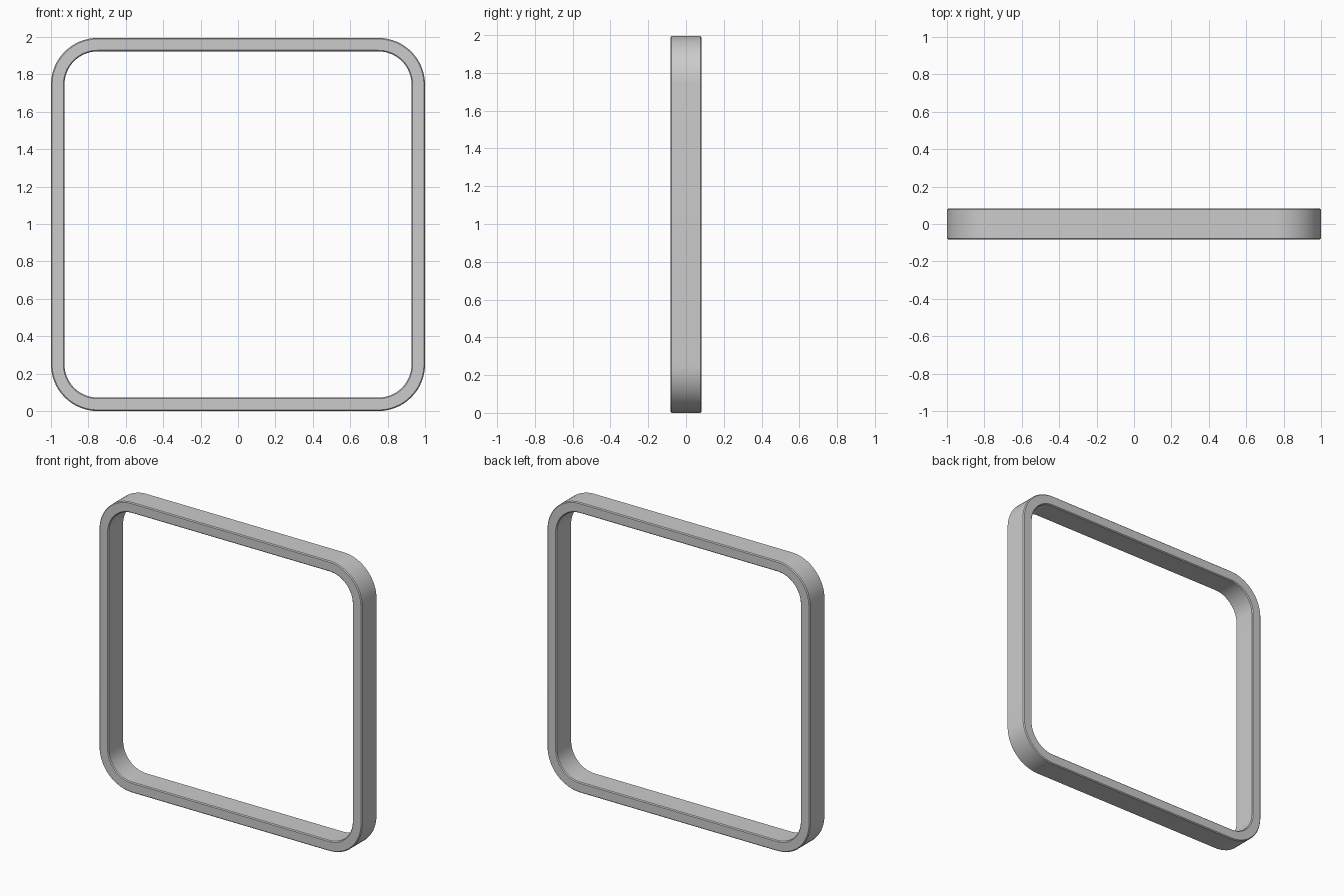
import bpy, bmesh, math

if "Cube" in bpy.data.objects:
    bpy.data.objects.remove(bpy.data.objects["Cube"])

HALF_W, HEIGHT = 1.0, 1.995
THICK, HALF_D = 0.072, 0.083
RADIUS, STEPS = 0.25, 16


def rounded_rect(inset):
    """Rounded rectangle outline in x,z, inset from the outer edge."""
    r = RADIUS - inset
    cx, cz = HALF_W - RADIUS, HEIGHT / 2 - RADIUS
    pts = []
    for i, (sx, sz) in enumerate([(1, 1), (-1, 1), (-1, -1), (1, -1)]):
        for k in range(STEPS + 1):
            a = math.pi / 2 * (i + k / STEPS)
            pts.append((sx * cx + r * math.cos(a),
                        HEIGHT / 2 + sz * cz + r * math.sin(a)))
    return pts


# Cross-section (inset, y) with finely chamfered edges
c = 0.006
section = [(0, -HALF_D + c), (c, -HALF_D), (THICK - c, -HALF_D), (THICK, -HALF_D + c),
           (THICK, HALF_D - c), (THICK - c, HALF_D), (c, HALF_D), (0, HALF_D - c)]

# Closed rounded square frame swept from the section
bm = bmesh.new()
rings = [[bm.verts.new((x, y, z)) for x, z in rounded_rect(inset)]
         for inset, y in section]
n = len(rings[0])
for j, ring in enumerate(rings):
    nxt = rings[(j + 1) % len(rings)]
    for i in range(n):
        k = (i + 1) % n
        bm.faces.new((ring[i], ring[k], nxt[k], nxt[i]))
bmesh.ops.recalc_face_normals(bm, faces=bm.faces)

mesh = bpy.data.meshes.new("square_frame")
bm.to_mesh(mesh)
bm.free()
frame = bpy.data.objects.new("square_frame", mesh)
bpy.context.collection.objects.link(frame)

# Smooth corners, crisp edges
bpy.context.view_layer.objects.active = frame
frame.select_set(True)
bpy.ops.object.shade_smooth_by_angle(angle=math.radians(30))
